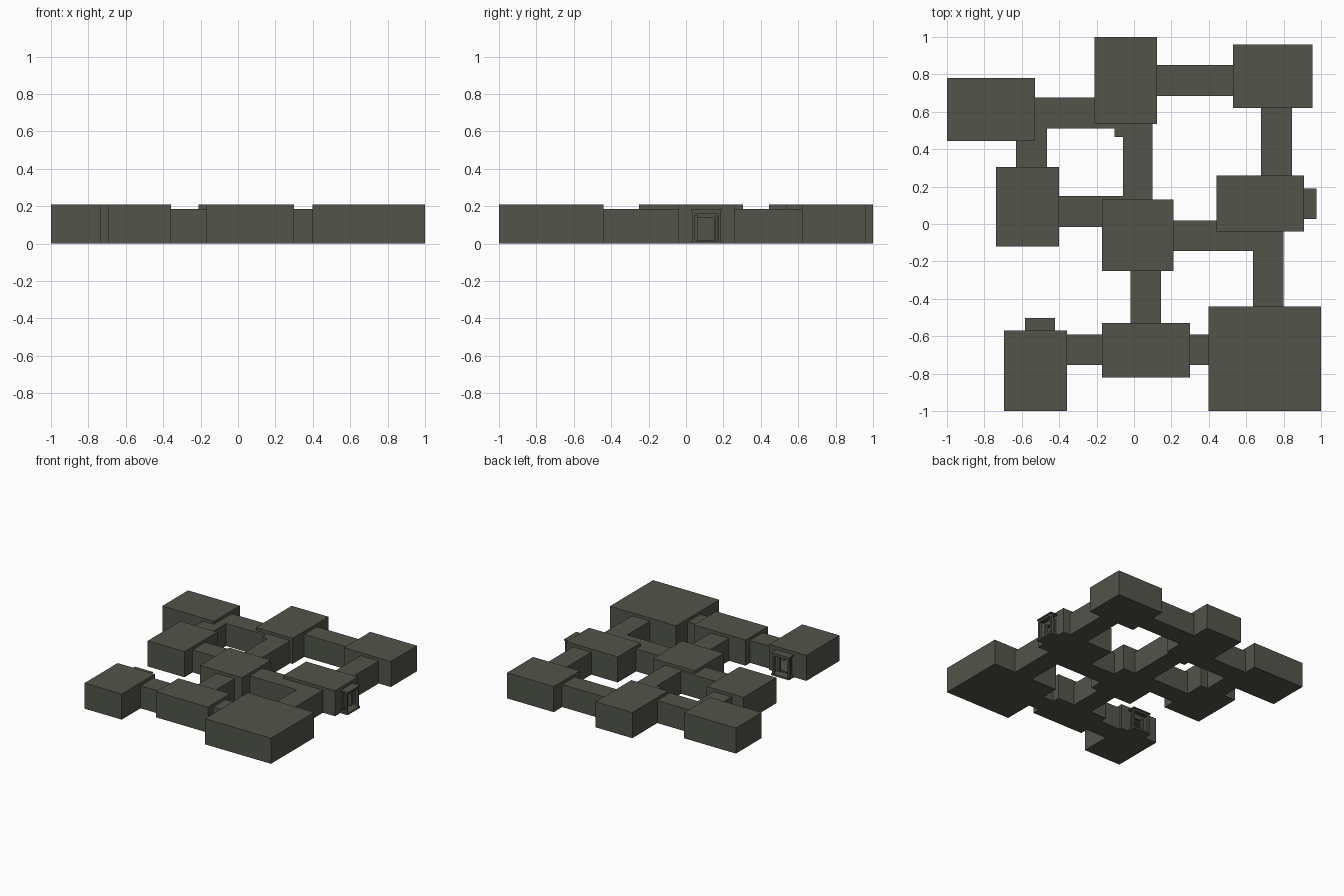
import bpy, bmesh
from mathutils import Vector

if "Cube" in bpy.data.objects:
    bpy.data.objects.remove(bpy.data.objects["Cube"])

FLOOR, ROOM_H, HALL_H, SLAB, WALL = 0.015, 0.21, 0.185, 0.01, 0.014

stone = bpy.data.materials.new("dark_stone")
stone.diffuse_color = (0.085, 0.09, 0.07, 1)
stone.use_nodes = True
stone.node_tree.nodes["Principled BSDF"].inputs["Base Color"].default_value = stone.diffuse_color


def box(name, b, hidden=False):
    """Box from bounds (x0, x1, y0, y1, z0, z1)."""
    lo, hi = Vector(b[0::2]), Vector(b[1::2])
    bm = bmesh.new()
    bmesh.ops.create_cube(bm, size=1)
    for v in bm.verts:
        v.co = Vector((v.co[i] + 0.5) * (hi[i] - lo[i]) + lo[i] for i in range(3))
    me = bpy.data.meshes.new(name)
    bm.to_mesh(me)
    bm.free()
    ob = bpy.data.objects.new(name, me)
    bpy.context.collection.objects.link(ob)
    me.materials.append(stone)
    if hidden:
        ob.hide_render = True
        ob.hide_viewport = True
        ob.display_type = 'WIRE'
    return ob


# Room and corridor plans: x0, x1, y0, y1
rooms = {
    "west_room": (-1, -.53, .445, .78),
    "north_room": (-.212, .122, .535, 1),
    "north_east_room": (.53, .955, .62, .96),
    "inner_west_room": (-.737, -.402, -.12, .305),
    "centre_room": (-.17, .21, -.25, .13),
    "east_room": (.44, .91, -.04, .258),
    "south_west_room": (-.695, -.357, -1, -.57),
    "south_room": (-.17, .30, -.82, -.53),
    "south_east_hall": (.398, 1, -1, -.44),
}
E = .01  # corridors overlap the rooms' walls a little
corridors = {
    "west_north_corridor": (-.53 - E, -.06 + WALL, .51, .675),
    "corner_corridor": (-.105, .10, .465, .535 + E),
    "west_link_corridor": (-.63, -.465, .305 - E, .53),
    "north_centre_corridor": (-.06, .10, .13 - E, .535 + E),
    "north_east_corridor": (.122 - E, .53 + E, .685, .85),
    "east_corridor": (.68, .845, .258 - E, .62 + E),
    "inner_west_corridor": (-.402 - E, -.06 + WALL, -.015, .15),
    "centre_east_corridor": (.21 - E, .80, -.145, .02),
    "south_east_corridor": (.635, .80, -.44 - E, -.10),
    "centre_south_corridor": (-.02, .145, -.53 - E, -.25 + E),
    "south_west_corridor": (-.357 - E, -.17 + E, -.755, -.59),
    "south_link_corridor": (.30 - E, .398 + E, -.755, -.59),
}

# Hollow insides
voids = []
for name, (x0, x1, y0, y1) in rooms.items():
    voids.append((x0 + WALL, x1 - WALL, y0 + WALL, y1 - WALL, FLOOR, ROOM_H - SLAB))
for name, (x0, x1, y0, y1) in corridors.items():
    along_x = "corner" not in name and x1 - x0 > y1 - y0 or name == "south_link_corridor" 
    if name == "south_link_corridor":
        along_x = True
    dx, dy = (-.012, WALL) if along_x else (WALL, -.012)
    if name in ("west_north_corridor", "inner_west_corridor"):
        x1 -= .0
    b = [x0 + dx, x1 - dx, y0 + dy, y1 - dy, FLOOR, HALL_H - SLAB]
    if name == "centre_east_corridor":
        b[1] = .80 - WALL
    if name == "corner_corridor":
        b[0] += 0; b[2] = .465 + WALL
    voids.append(tuple(b))
# Outer doorways
voids.append((.88, .93, .062, .152, FLOOR + .005, .138))
voids.append((-.55, -.455, -.60, -.55, FLOOR + .005, .138))
cutters = [(b, box("void_cutter", b, True)) for b in voids]


def part(name, b):
    """Box hollowed by every void that overlaps it."""
    ob = box(name, b)
    for vb, cutter in cutters:
        if all(vb[i] < b[i + 1] - 1e-5 and vb[i + 1] > b[i] + 1e-5 for i in (0, 2, 4)):
            m = ob.modifiers.new("hollow", 'BOOLEAN')
            m.operation, m.solver, m.object = 'DIFFERENCE', 'EXACT', cutter


# Floors, walls and roofs
for group, height in ((rooms, ROOM_H), (corridors, HALL_H)):
    for name, plan in group.items():
        part(name + "_floor", plan + (0, FLOOR))
        part(name + "_walls", plan + (FLOOR, height - SLAB))
        part(name + "_roof", plan + (height - SLAB, height))


# Open porches: a doorstep, lintel and frame standing clear of the wall
def porch(name, along, start, end, centre):
    def piece(label, a0, a1, s0, s1, z0, z1):
        a, s = (a0, a1), (centre + s0, centre + s1)
        box(name + label, (a + s if along == 'x' else s + a) + (z0, z1))
    piece("_step", start, end, -.081, .081, 0, FLOOR)
    piece("_canopy", start, end, -.081, .081, HALL_H - SLAB, HALL_H)
    for side in (-1, 1):
        s0, s1 = sorted((side * .062, side * .077))
        piece("_post", end - .028, end - .008, s0, s1, FLOOR, HALL_H - SLAB)
        s0, s1 = sorted((side * .045, side * .06))
        piece("_jamb", start, start + .012, s0, s1, FLOOR, .15)
    piece("_lintel", end - .028, end - .008, -.077, .077, .16, HALL_H - SLAB)


porch("east_porch", 'x', .91, .977, .109)
porch("south_west_porch", 'y', -.57, -.503, -.503)
